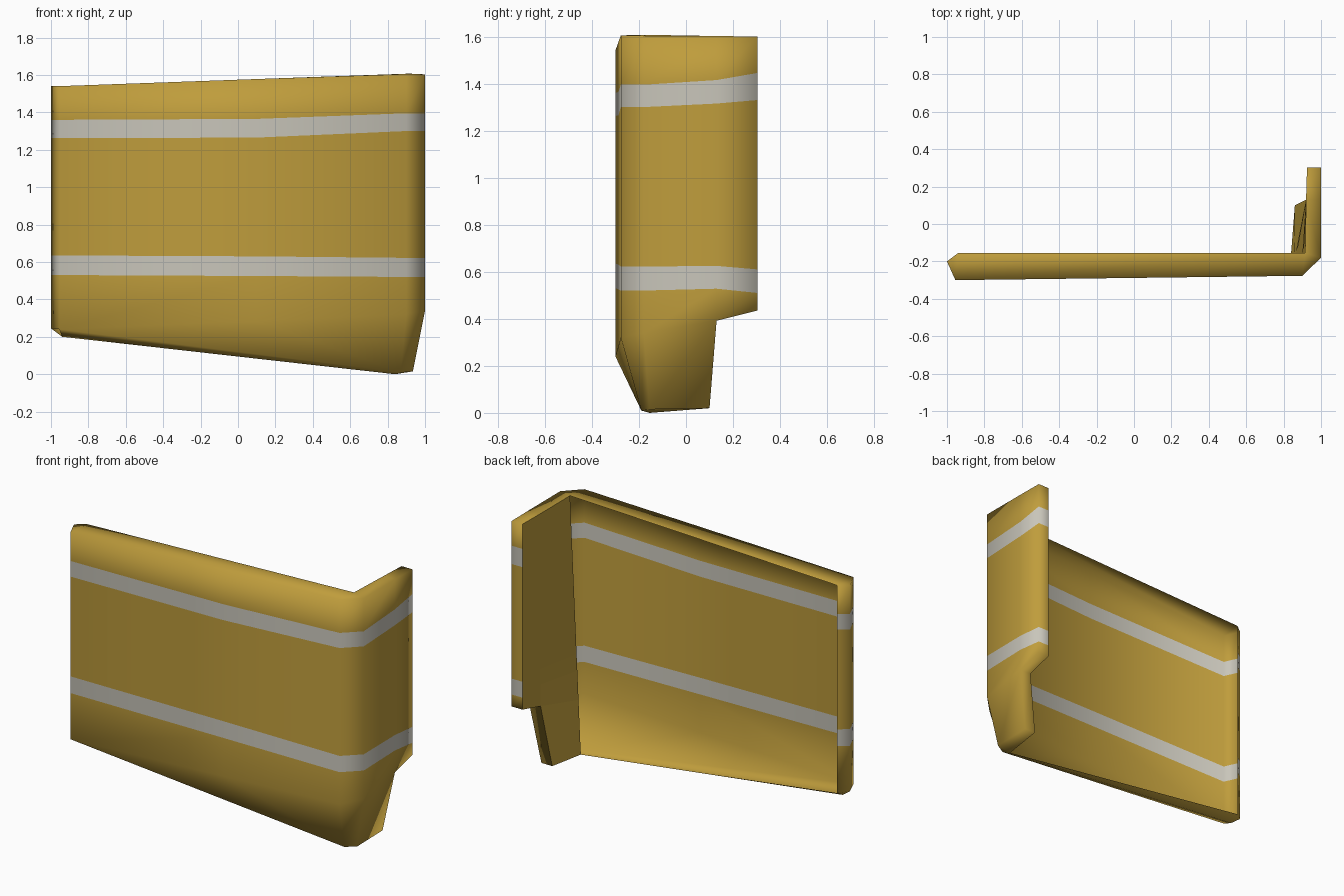
import bpy, bmesh

if "Cube" in bpy.data.objects:
    bpy.data.objects.remove(bpy.data.objects["Cube"])


def material(name, rgb):
    m = bpy.data.materials.new(name)
    m.diffuse_color = (*rgb, 1)
    m.use_nodes = True
    m.node_tree.nodes["Principled BSDF"].inputs["Base Color"].default_value = m.diffuse_color
    return m


# plan outline: name -> (x, y at the top), (x, y, z at the foot), kink z, top z, stripe zone
COLS = {
    "left_in":   ((-0.94, -0.155), None, 0.235, 1.54, "left"),
    "tip":       ((-1.0, -0.2), None, 0.245, 1.54, "left"),
    "left":      ((-0.955, -0.3), (-0.94, -0.215, 0.2), 0.24, 1.54, "left"),
    "mid":       ((0.1, -0.287), None, 0.285, 1.578, "mid"),
    "bend":      ((0.9, -0.277), (0.87, -0.19, 0.01), 0.32, 1.605, "bend"),
    "side":      ((1.0, -0.18), (0.935, -0.155, 0.015), 0.34, 1.603, "bend"),
    "tab":       ((1.0, 0.13), (0.935, 0.1, 0.02), 0.392, 1.602, "tab"),
    "back":      ((1.0, 0.303), None, 0.435, 1.60, "back"),
    "back_in":   ((0.925, 0.303), None, 0.435, 1.60, "back"),
    "tab_in":    ((0.92, 0.13), (0.86, 0.1, 0.02), 0.392, 1.602, "tab"),
    "corner_in": ((0.915, -0.155), (0.84, -0.155, 0.0), 0.34, 1.607, "bend"),
}
# lower stripe and upper stripe heights
STRIPES = {
    "left": (0.53, 0.635, 1.262, 1.36),
    "mid":  (0.525, 0.63, 1.265, 1.365),
    "bend": (0.52, 0.622, 1.30, 1.395),
    "tab":  (0.528, 0.625, 1.315, 1.415),
    "back": (0.51, 0.61, 1.33, 1.445),
}

bm = bmesh.new()
grid = {}
for name, ((x, y), foot, kink, top, zone) in COLS.items():
    col = [bm.verts.new(foot) if foot else None]
    for z in (kink, *STRIPES[zone], top):
        # the inner corner leans over its whole height
        lean = 0.075 * (1 - z / top) if name == "corner_in" else 0
        col.append(bm.verts.new((x - lean, y, z)))
    grid[name] = col

# one-sided wall faces: the long wall is open at the rear, the short wall has a plain liner
names = list(COLS)
liner = {("back_in", "tab_in"), ("tab_in", "corner_in")}
liner_faces = []
for a, b in zip(names, names[1:]):
    ca, cb = grid[a], grid[b]
    for r in range(6):
        if ca[r] and cb[r]:
            f = bm.faces.new((ca[r], cb[r], cb[r + 1], ca[r + 1]))
            f.material_index = int(r in (2, 4) and (a, b) not in liner)
            if (a, b) in liner:
                liner_faces.append(f)

# tapered bevel along the foot of the long wall
L, M, B = grid["left"], grid["mid"], grid["bend"]
bm.faces.new((L[0], B[0], L[1]))
bm.faces.new((L[1], B[0], M[1]))
bm.faces.new((M[1], B[0], B[1]))


# rim on top and underside
def cap(row, *keys):
    bm.faces.new([grid[k][row] or grid[k][1] for k in keys])


cap(6, "tip", "left", "left_in")
cap(6, "left", "mid", "corner_in", "left_in")
cap(6, "mid", "bend", "corner_in")
cap(0, "tip", "left", "left_in")
cap(0, "left", "bend", "corner_in")
cap(0, "left", "corner_in", "left_in")
for row in (6, 0):
    cap(row, "bend", "side", "corner_in")
    cap(row, "side", "tab", "tab_in", "corner_in")
for row in (6, 1):
    cap(row, "tab", "back", "back_in", "tab_in")

# rear face of the lower tab
t, ti = grid["tab"], grid["tab_in"]
bm.faces.new((t[0], t[1], ti[1], ti[0]))

# rounded shading everywhere, with a crisp border around the liner
bmesh.ops.recalc_face_normals(bm, faces=bm.faces)
for f in bm.faces:
    f.smooth = True
for f in liner_faces:
    f.smooth = False
    for e in f.edges:
        e.smooth = False

mesh = bpy.data.meshes.new("corner_panel")
bm.to_mesh(mesh)
bm.free()
mesh.materials.append(material("mustard_yellow", (0.52, 0.335, 0.045)))
mesh.materials.append(material("light_grey", (0.58, 0.56, 0.49)))

panel = bpy.data.objects.new("corner_panel", mesh)
bpy.context.collection.objects.link(panel)
